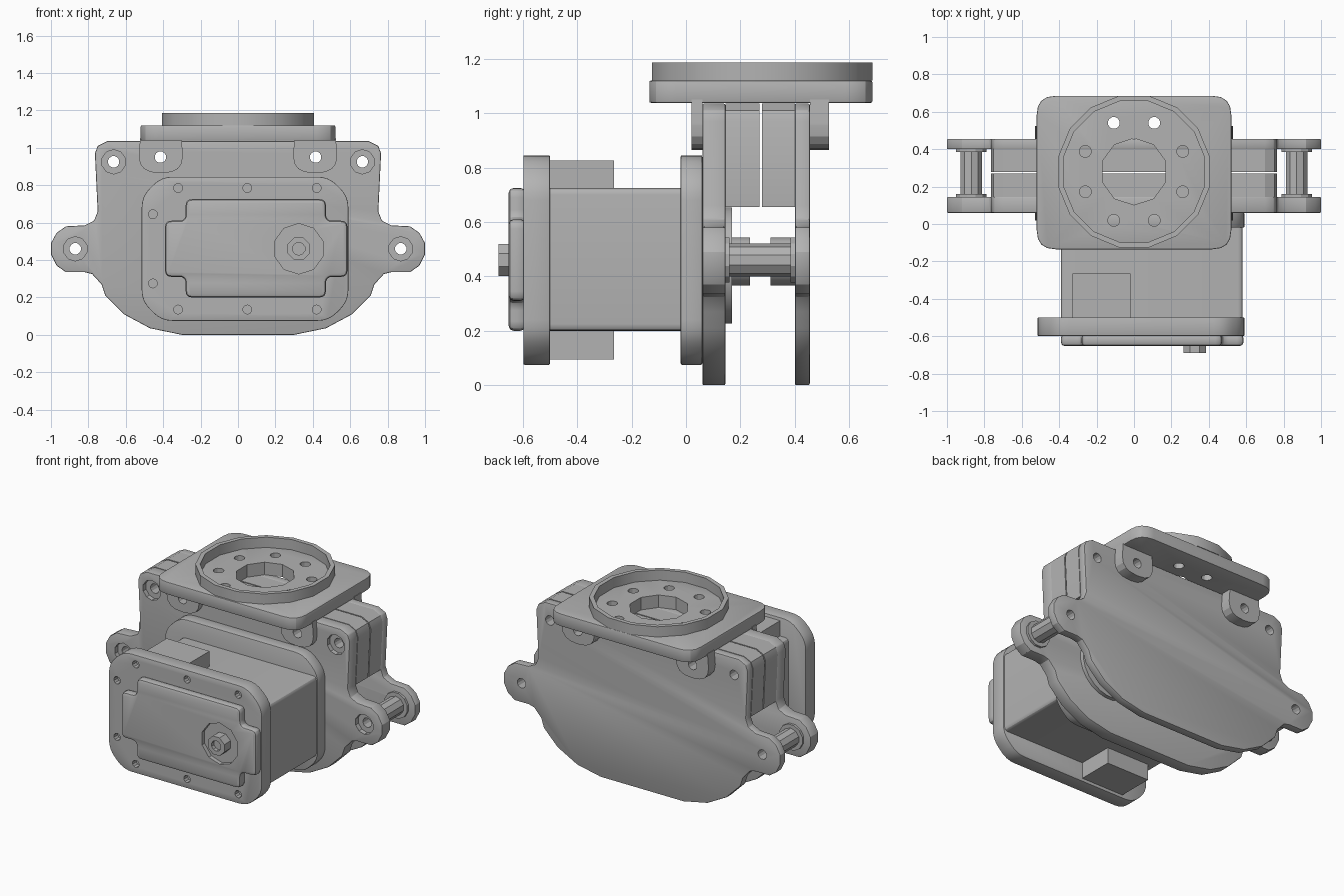
import bpy
import bmesh
from math import cos, sin, pi, radians
from mathutils import Vector

cube = bpy.data.objects.get("Cube")
if cube:
    bpy.data.objects.remove(cube, do_unlink=True)

GREY = (0.45, 0.45, 0.45, 1)
grey = bpy.data.materials.new("plain grey")
grey.use_nodes = True
grey.diffuse_color = GREY
grey.node_tree.nodes["Principled BSDF"].inputs["Base Color"].default_value = GREY


def circle(u, v, r, n=16):
    return [(u + r * cos(2 * pi * (i + .5) / n), v + r * sin(2 * pi * (i + .5) / n)) for i in range(n)]


def box(u0, u1, v0, v1):
    return [(u0, v0), (u1, v0), (u1, v1), (u0, v1)]


def rounded(pts, r, n=4):
    # Replace each corner with a short curve
    out = []
    for i, p in enumerate(pts):
        p = Vector(p)
        a, b = Vector(pts[i - 1]) - p, Vector(pts[(i + 1) % len(pts)]) - p
        a = p + a.normalized() * min(r, a.length * .48)
        b = p + b.normalized() * min(r, b.length * .48)
        for k in range(n + 1):
            t = k / n
            out.append(tuple(a * (1 - t) ** 2 + p * 2 * t * (1 - t) + b * t * t))
    return out


def mirrored(half):
    return half + [(-u, v) for u, v in reversed(half)]


def prisms(name, shapes, a0, a1, axis="y", bevel=0):
    # Extrude one or more outlines along an axis
    bm = bmesh.new()
    for pts in shapes:
        ends = []
        for a in (a0, a1):
            ends.append([bm.verts.new((u, a, v) if axis == "y" else (u, v, a)) for u, v in pts])
            bm.faces.new(ends[-1])
        for i in range(len(pts)):
            bm.faces.new((ends[0][i - 1], ends[0][i], ends[1][i], ends[1][i - 1]))
    bmesh.ops.recalc_face_normals(bm, faces=bm.faces)
    mesh = bpy.data.meshes.new(name)
    bm.to_mesh(mesh)
    bm.free()
    mesh.materials.append(grey)
    obj = bpy.data.objects.new(name, mesh)
    bpy.context.collection.objects.link(obj)
    if bevel:
        mod = obj.modifiers.new("edge", "BEVEL")
        mod.width, mod.segments = bevel, 2
        mod.limit_method, mod.angle_limit = "ANGLE", radians(40)
        apply(obj, mod)
    return obj


def apply(obj, mod):
    bpy.context.view_layer.objects.active = obj
    bpy.ops.object.modifier_apply(modifier=mod.name)


def cut(obj, shapes, a0, a1, axis="y"):
    tool = prisms("cutter", shapes, a0, a1, axis)
    mod = obj.modifiers.new("cut", "BOOLEAN")
    mod.operation, mod.solver, mod.object = "DIFFERENCE", "EXACT", tool
    apply(obj, mod)
    bpy.data.objects.remove(tool, do_unlink=True)


def circles(points, r, n=12):
    return [circle(u, v, r, n) for u, v in points]


# Hole layout shared by the plates
LUGS = [(-.87, .46), (.87, .46)]
CORNERS = [(-.665, .925), (.665, .925)]
TABS = [(-.415, .95), (.415, .95)]

# Side plates with lugs
outline = mirrored([
    (.30, 0), (.47, .035), (.61, .11), (.71, .21), (.73, .27), (.78, .325), (.82, .335),
    (.92, .335), (.97, .37), (1, .43), (1, .49), (.97, .545), (.92, .58), (.82, .585),
    (.77, .61), (.75, .66), (.765, .97), (.75, 1.01), (.70, 1.035)])
front_plate = prisms("front_plate", [outline], .06, .145, bevel=.006)
back_plate = prisms("back_plate", [outline], .40, .455, bevel=.006)
cut(front_plate, circles(LUGS + CORNERS, .065, 10), .03, .09)

# Upper block in two halves, leaving a narrow seam
block = mirrored([(.75, .655), (.765, .97), (.75, 1.01), (.70, 1.035)])
blocks = [prisms("front_block", [block], .145, .271),
          prisms("back_block", [block], .279, .40)]

# Tabs that clamp the top bracket to the plates
tab_outlines = []
for s in (-1, 1):
    tab = rounded([(s * .53, 1.05), (s * .53, .865), (s * .295, .865), (s * .295, 1.05)], .11)
    tab = [(u, 1.05 if v > .99 else v) for u, v in tab]
    tab_outlines.append(tab)
tabs = [prisms("front_tabs", tab_outlines, .02, .06),
        prisms("back_tabs", tab_outlines, .455, .525)]

# Spacers between the lugs
spacers = [prisms("lug_spacers", circles(LUGS, .06, 10), .145, .40)]
for name, y in (("front_washers", .145), ("back_washers", .385)):
    spacers.append(prisms(name, circles(LUGS, .085), y, y + .015))

# Through holes
for obj in [front_plate, back_plate] + blocks + tabs + spacers:
    cut(obj, circles(LUGS + CORNERS + TABS, .031), -.2, .7)

# Output disc and shaft bosses inside the gap
AXIS = (.32, .455)
prisms("output_disc", [circle(.32, .44, .215, 24)], .145, .17)
prisms("front_boss", [circle(*AXIS, .09)], .17, .235)
prisms("back_boss", [circle(*AXIS, .09)], .31, .40)

# Top bracket and its raised ring
CENTRE = (0, .28)
bracket = prisms("top_bracket", [rounded(box(-.52, .52, -.135, .685), .10)], 1.038, 1.12, "z", .006)
bolts = [(.282 * cos(pi / 8 + k * pi / 4), .28 + .282 * sin(pi / 8 + k * pi / 4)) for k in range(8)]
cut(bracket, circles(bolts, .032) + [circle(*CENTRE, .178, 10)], 1, 1.2, "z")
ring = prisms("top_ring", [circle(*CENTRE, .413, 16)], 1.12, 1.187, "z")
cut(ring, [circle(*CENTRE, .385, 16)], 1.1, 1.2, "z")

# Motor housing and flanges
flange = rounded([(-.41, .075), (.485, .075), (.59, .18), (.59, .74), (.485, .845),
                  (-.41, .845), (-.515, .74), (-.515, .18)], .06)
prisms("rear_flange", [flange], -.02, .06, bevel=.006)
front_flange = prisms("front_flange", [flange], -.598, -.5, bevel=.004)
screws = [(u, v) for u in (-.32, .05, .42) for v in (.135, .785)] + [(-.455, .275), (-.455, .645)]
cut(front_flange, circles(screws, .024, 10), -.65, -.56)
prisms("motor_body", [rounded(box(-.39, .58, .20, .725), .025)], -.5, -.02)
prisms("upper_connector", [box(-.33, -.02, .72, .825)], -.5, -.265)
prisms("lower_connector", [box(-.33, -.02, .095, .205)], -.5, -.265)

# Front cover with stepped ends and a recessed shaft nut
cover_outline = rounded([
    (-.28, .20), (.47, .20), (.47, .31), (.585, .31), (.585, .61), (.47, .61),
    (.47, .725), (-.28, .725), (-.28, .61), (-.39, .61), (-.39, .31), (-.28, .31)], .035)
cover = prisms("front_cover", [cover_outline], -.652, -.59, bevel=.018)
cut(cover, [circle(.325, .46, .135, 10)], -.7, -.625)
nut = prisms("shaft_nut", [circle(.325, .46, .064, 8)], -.69, -.62)
cut(nut, [circle(.325, .46, .034, 10)], -.7, -.665)

# Smooth the curved sides and keep edges crisp
for obj in bpy.context.scene.objects:
    obj.select_set(obj.type == "MESH")
bpy.ops.object.shade_smooth_by_angle(angle=radians(25))
